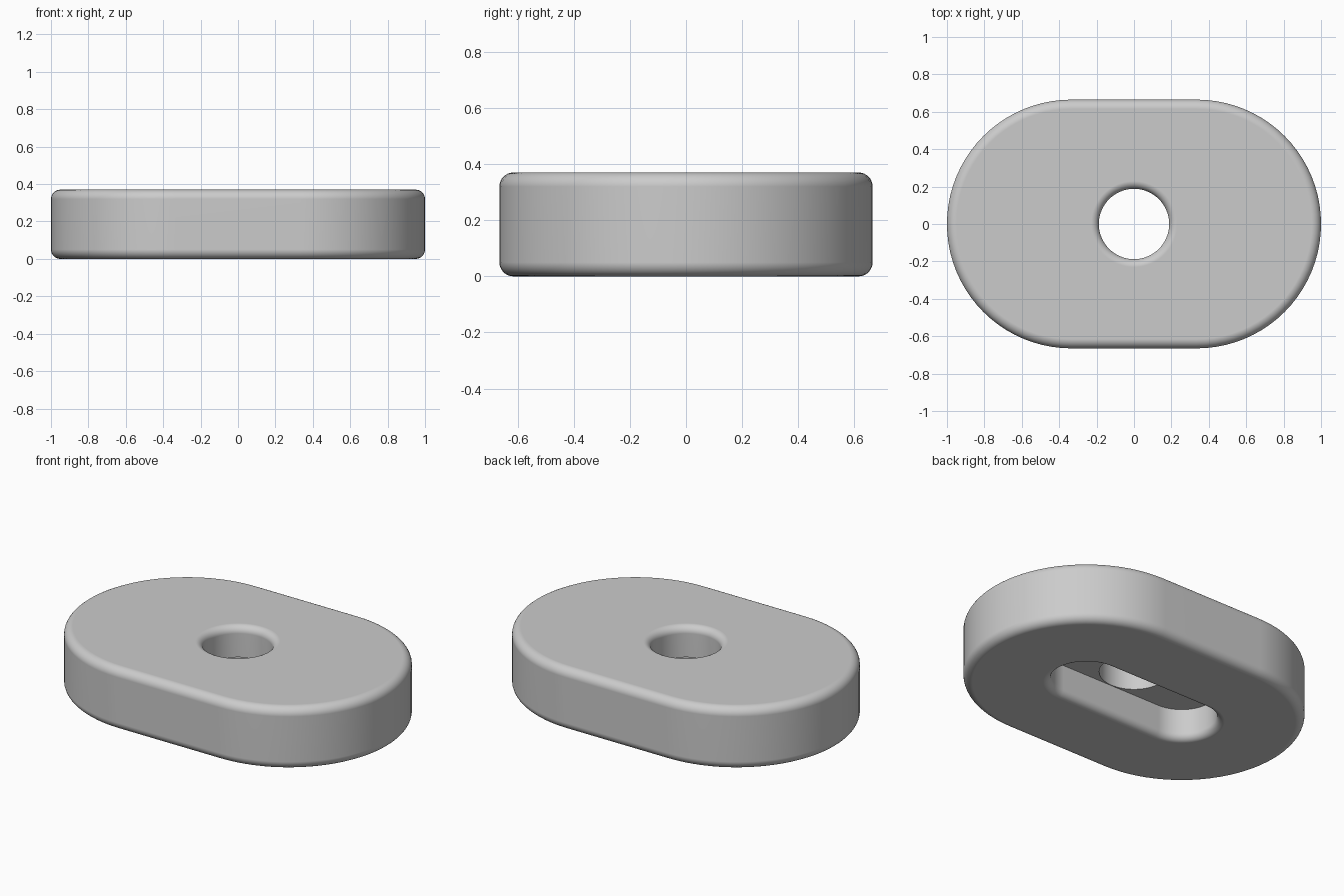
import bpy, bmesh, math

if "Cube" in bpy.data.objects:
    bpy.data.objects.remove(bpy.data.objects["Cube"])

HEIGHT = 0.37        # plate thickness
RADIUS = 0.665       # radius of the rounded plate ends
SPAN = 0.335         # distance from the middle to each end's centre
HOLE = 0.188         # hole radius
SLOT = 0.192         # half width of the slot underneath
DEPTH = 0.187        # slot depth
FILLET = 0.05
STEPS = 8

grey = bpy.data.materials.new("plain grey")
grey.use_nodes = True
grey.diffuse_color = (0.6, 0.6, 0.6, 1)
grey.node_tree.nodes["Principled BSDF"].inputs["Base Color"].default_value = grey.diffuse_color


def quarter(r, z, dr, dz):
    """Quarter round from (r + dr, z) to (r, z + dz)."""
    angles = [math.pi / 2 * i / STEPS for i in range(STEPS + 1)]
    return [(r + dr * math.cos(a), z + dz * math.sin(a)) for a in angles]


def loft(name, span, profile, segments=40):
    """Stack stadium outlines (circles when span is 0) along a radius/height profile."""
    bm = bmesh.new()
    rings = []
    for r, z in profile:
        ring = []
        for side in (1, -1):
            for i in range(segments + (1 if span else 0)):
                a = math.pi * (i / segments - 0.5)
                ring.append(bm.verts.new((side * (span + r * math.cos(a)),
                                          side * r * math.sin(a), z)))
        rings.append(ring)
    for low, high in zip(rings, rings[1:]):
        for i in range(len(low)):
            j = (i + 1) % len(low)
            bm.faces.new((low[i], low[j], high[j], high[i]))
    bm.faces.new(rings[0][::-1])
    bm.faces.new(rings[-1])
    bmesh.ops.recalc_face_normals(bm, faces=bm.faces)
    mesh = bpy.data.meshes.new(name)
    bm.to_mesh(mesh)
    bm.free()
    mesh.materials.append(grey)
    obj = bpy.data.objects.new(name, mesh)
    bpy.context.collection.objects.link(obj)
    return obj


# Rounded plate with filleted rims
inner = RADIUS - FILLET
lower = [(r, z) for r, z in reversed(quarter(inner, FILLET, FILLET, -FILLET))]
upper = quarter(inner, HEIGHT - FILLET, FILLET, FILLET)
plate = loft("slotted_plate", SPAN, lower + upper)

# Slot underneath, flaring out at its mouth
f = 0.042
mouth = [(SLOT + f - f * math.cos(a), f - f * math.sin(a))
         for a in (math.pi / 2 * (1 - i / STEPS) for i in range(STEPS + 1))]
slot = loft("slot_cutter", SPAN, [(SLOT + f, -0.1)] + mouth + [(SLOT, DEPTH)])

# Round hole through the top, flaring out at its rim
rim = [(r, HEIGHT - z) for r, z in reversed(mouth)]
hole = loft("hole_cutter", 0, [(HOLE, 0.1)]
            + [(r - SLOT + HOLE, z) for r, z in rim] + [(HOLE + f, HEIGHT + 0.1)])

bpy.ops.object.select_all(action='DESELECT')
bpy.context.view_layer.objects.active = plate
plate.select_set(True)
for cutter in (slot, hole):
    cutter.hide_render = True
    cut = plate.modifiers.new("cut", 'BOOLEAN')
    cut.operation = 'DIFFERENCE'
    cut.solver = 'EXACT'
    cut.object = cutter
    bpy.ops.object.modifier_apply(modifier=cut.name)
    bpy.data.objects.remove(cutter)

# Smooth fillets, with the flat faces kept flat
bpy.ops.object.shade_smooth_by_angle(angle=math.radians(35))
weighted = plate.modifiers.new("flat_faces", 'WEIGHTED_NORMAL')
weighted.keep_sharp = True
